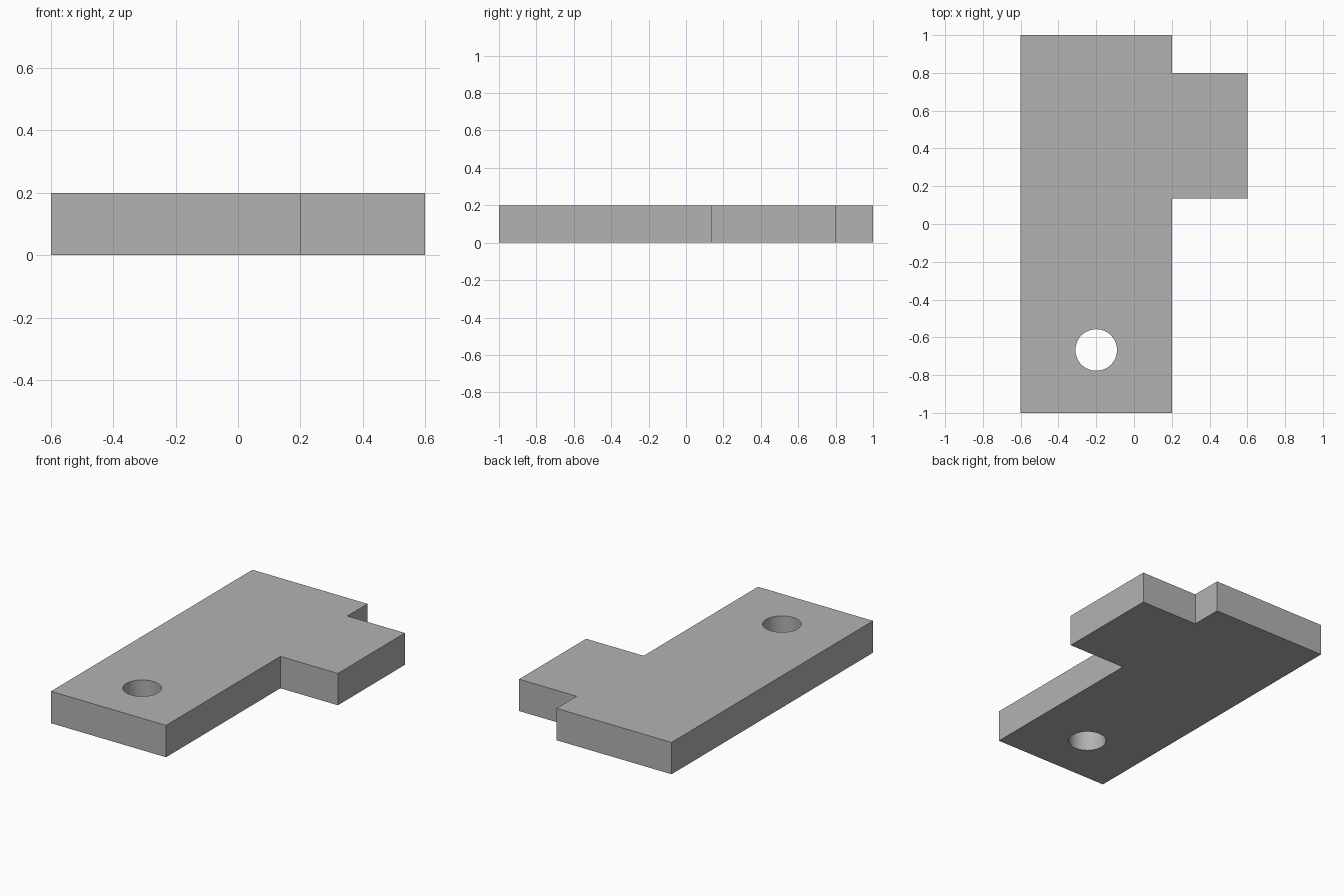
import bpy
import bmesh

THICKNESS = 0.2

default_cube = bpy.data.objects.get("Cube")
if default_cube:
    bpy.data.objects.remove(default_cube, do_unlink=True)

# Single grey material
grey = bpy.data.materials.new("plain grey")
grey.use_nodes = True
colour = (0.45, 0.45, 0.45, 1)
grey.diffuse_color = colour
grey.node_tree.nodes["Principled BSDF"].inputs["Base Color"].default_value = colour


def add_object(name, bm):
    mesh = bpy.data.meshes.new(name)
    bmesh.ops.recalc_face_normals(bm, faces=bm.faces)
    bm.to_mesh(mesh)
    bm.free()
    mesh.materials.append(grey)
    obj = bpy.data.objects.new(name, mesh)
    bpy.context.collection.objects.link(obj)
    return obj


# Flat plate with a side tab, extruded from its outline
outline = [(-0.6, -1), (0.2, -1), (0.2, 0.135), (0.6, 0.135),
           (0.6, 0.8), (0.2, 0.8), (0.2, 1), (-0.6, 1)]
bm = bmesh.new()
base = bm.faces.new([bm.verts.new((x, y, 0)) for x, y in outline])
top = bmesh.ops.extrude_face_region(bm, geom=[base], use_keep_orig=True)["geom"]
bmesh.ops.translate(bm, vec=(0, 0, THICKNESS),
                    verts=[v for v in top if isinstance(v, bmesh.types.BMVert)])
plate = add_object("tabbed_plate", bm)

# Round cutter for the through hole
bm = bmesh.new()
bmesh.ops.create_cone(bm, cap_ends=True, segments=64, radius1=0.11, radius2=0.11,
                      depth=THICKNESS * 2)
bmesh.ops.translate(bm, vec=(-0.2, -0.667, THICKNESS / 2), verts=bm.verts)
cutter = add_object("hole_cutter", bm)

# Cut the hole, then drop the cutter
cut = plate.modifiers.new("hole", 'BOOLEAN')
cut.operation = 'DIFFERENCE'
cut.solver = 'EXACT'
cut.object = cutter
bpy.ops.object.select_all(action='DESELECT')
plate.select_set(True)
bpy.context.view_layer.objects.active = plate
bpy.ops.object.modifier_apply(modifier=cut.name)
bpy.data.objects.remove(cutter, do_unlink=True)

# Smooth hole wall, crisp plate edges
bpy.ops.object.shade_smooth_by_angle()
